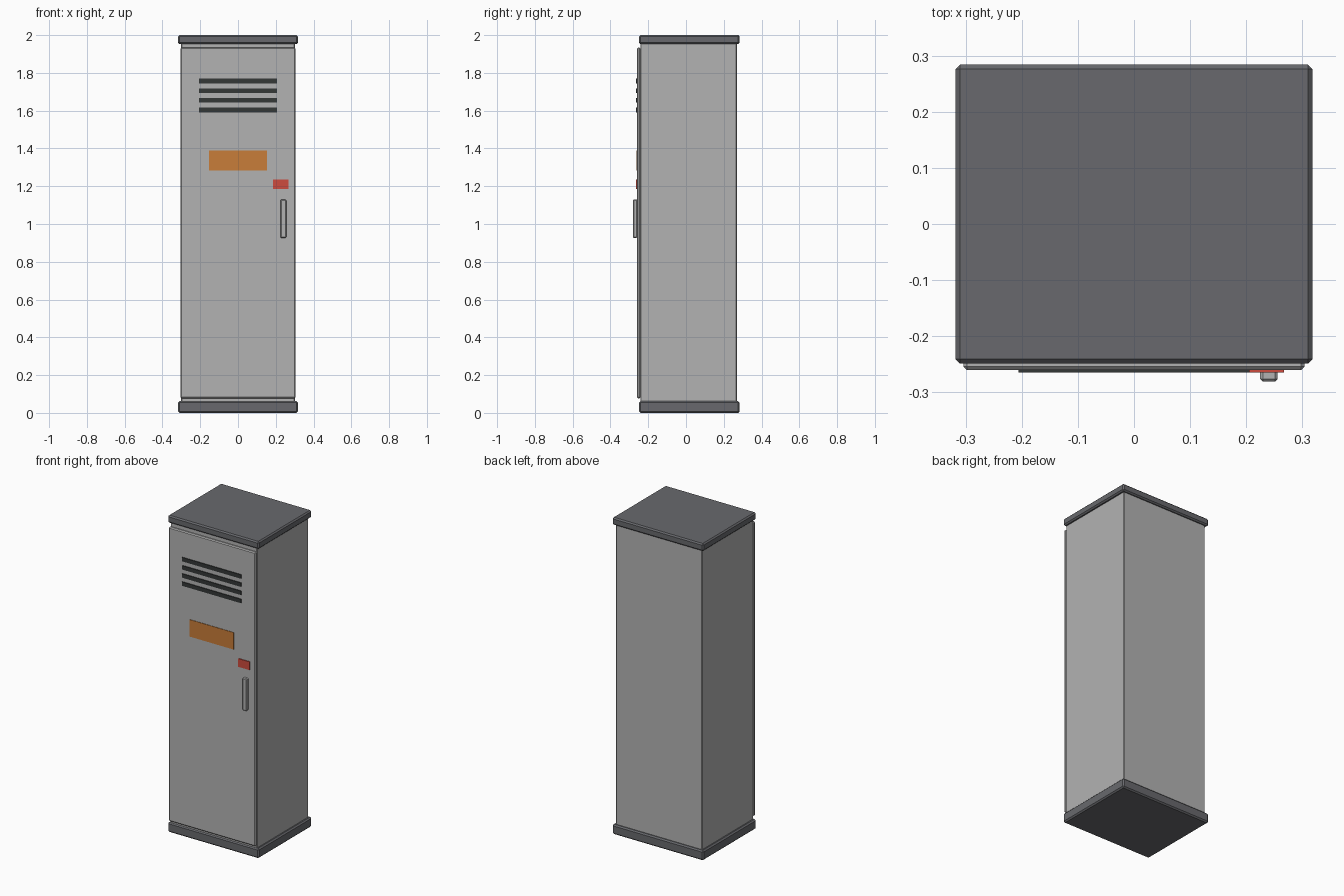
import bpy
import bmesh

if "Cube" in bpy.data.objects:
    bpy.data.objects.remove(bpy.data.objects["Cube"])


def material(name, rgb):
    m = bpy.data.materials.new(name)
    m.diffuse_color = (*rgb, 1.0)
    m.use_nodes = True
    m.node_tree.nodes["Principled BSDF"].inputs["Base Color"].default_value = m.diffuse_color
    return m


GREY = material("light_grey", (0.45, 0.45, 0.45))
DARK = material("dark_grey", (0.138, 0.141, 0.153))
VENT = material("vent_black", (0.034, 0.039, 0.037))
ORANGE = material("orange", (0.58, 0.205, 0.041))
RED = material("red", (0.61, 0.07, 0.048))


def box(name, x, y, z, mat, bevel=0.0):
    """Box between (min, max) ranges, with an optional chamfer on every edge."""
    bm = bmesh.new()
    bmesh.ops.create_cube(bm, size=1)
    for v in bm.verts:
        for i, (lo, hi) in enumerate((x, y, z)):
            v.co[i] = hi if v.co[i] > 0 else lo
    if bevel:
        bmesh.ops.bevel(bm, geom=bm.edges[:], offset=bevel, segments=1,
                        affect='EDGES', profile=0.5)
    mesh = bpy.data.meshes.new(name)
    bm.to_mesh(mesh)
    bm.free()
    mesh.materials.append(mat)
    ob = bpy.data.objects.new(name, mesh)
    bpy.context.collection.objects.link(ob)
    return ob


# Cabinet body between base and top slabs
box("body", (-0.302, 0.302), (-0.242, 0.27), (0.04, 1.97), GREY, 0.005)
box("base_slab", (-0.318, 0.318), (-0.249, 0.284), (0.0, 0.062), DARK, 0.008)
box("top_slab", (-0.318, 0.318), (-0.249, 0.284), (1.953, 2.0), DARK, 0.008)

# Door and handle
box("door", (-0.304, 0.304), (-0.260, -0.240), (0.077, 1.934), GREY, 0.006)
box("handle", (0.225, 0.256), (-0.281, -0.257), (0.926, 1.13), GREY, 0.005)

# Ventilation slots
for i in range(4):
    z = 1.603 + i * 0.0515
    box(f"vent_slot_{i + 1}", (-0.206, 0.206), (-0.265, -0.258),
        (z - 0.0125, z + 0.0125), VENT)

# Name plate and lock indicator
box("name_plate", (-0.154, 0.154), (-0.263, -0.258), (1.283, 1.39), ORANGE)
box("lock_indicator", (0.185, 0.267), (-0.265, -0.258), (1.184, 1.236), RED)
